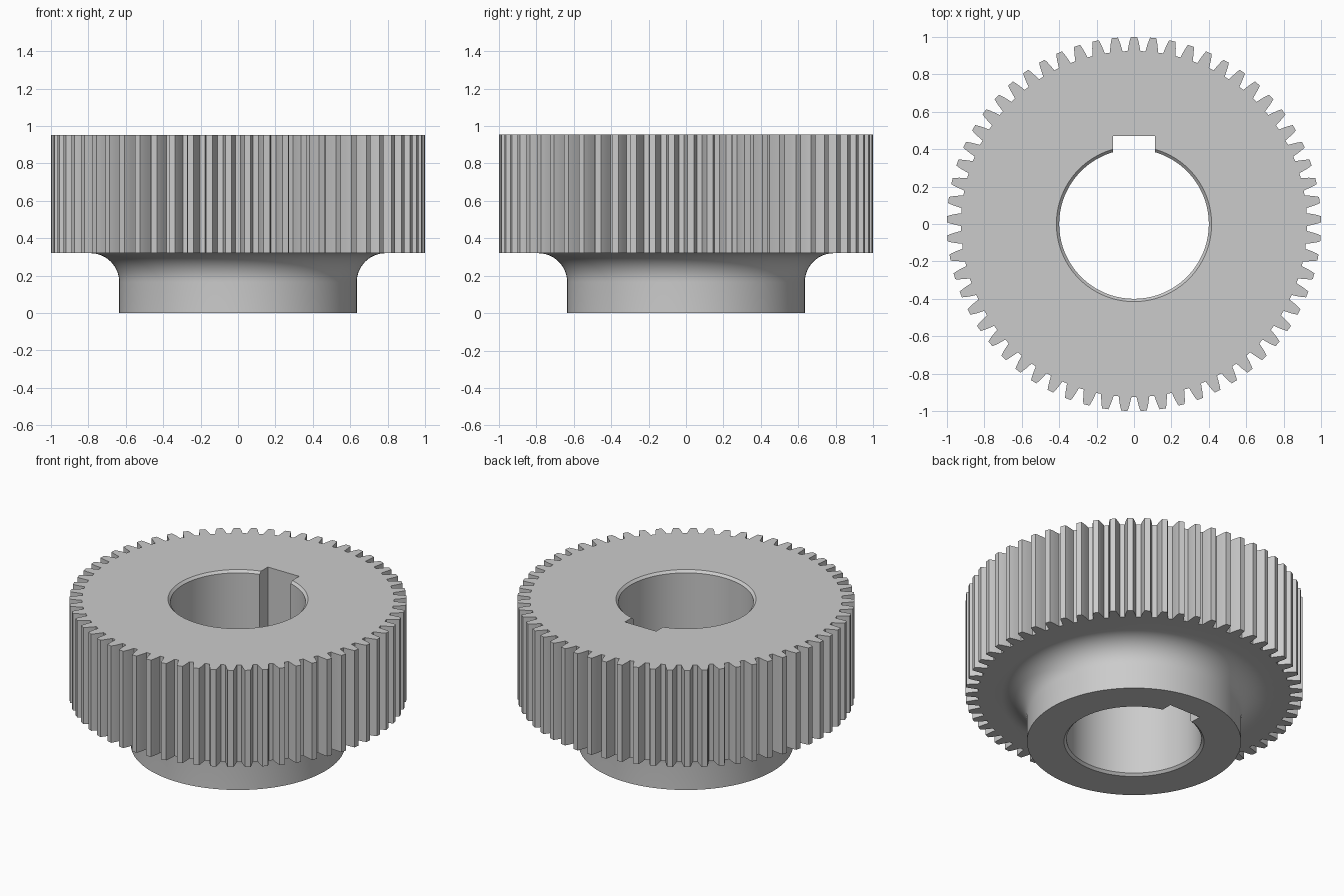
import bpy, bmesh
from math import sin, cos, pi, radians

if "Cube" in bpy.data.objects:
    bpy.data.objects.remove(bpy.data.objects["Cube"])

TEETH = 61
Z0, Z1 = 0.32, 0.953      # toothed rim
HUB_R, FILLET = 0.635, 0.155
BORE = 0.40


def make_object(name, bm):
    bmesh.ops.recalc_face_normals(bm, faces=bm.faces[:])
    mesh = bpy.data.meshes.new(name)
    bm.to_mesh(mesh)
    bm.free()
    obj = bpy.data.objects.new(name, mesh)
    bpy.context.collection.objects.link(obj)
    return obj


def prism(name, outline, z0, z1):
    bm = bmesh.new()
    face = bm.faces.new([bm.verts.new((x, y, z0)) for x, y in outline])
    top = bmesh.ops.extrude_face_region(bm, geom=[face], use_keep_orig=True)
    for v in top["geom"]:
        if isinstance(v, bmesh.types.BMVert):
            v.co.z = z1
    return make_object(name, bm)


def lathe(name, profile, n=128):
    # closed solid of revolution: rings joined by quads, capped at both ends
    bm = bmesh.new()
    rings = [[bm.verts.new((r * cos(2 * pi * i / n), r * sin(2 * pi * i / n), z))
              for i in range(n)] for r, z in profile]
    for a, b in zip(rings, rings[1:]):
        for i in range(n):
            j = (i + 1) % n
            bm.faces.new((a[i], a[j], b[j], b[i]))
    bm.faces.new(rings[0][::-1])
    bm.faces.new(rings[-1])
    return make_object(name, bm)


def boolean(target, tool, operation):
    mod = target.modifiers.new(operation, "BOOLEAN")
    mod.operation, mod.solver, mod.object = operation, "EXACT", tool
    bpy.context.view_layer.objects.active = target
    bpy.ops.object.modifier_apply(modifier=mod.name)
    bpy.data.objects.remove(tool, do_unlink=True)


# toothed rim: (radius, half width) flank of one tooth, mirrored and repeated
flank = [(0.925, 0.034), (0.945, 0.0305), (0.965, 0.0265), (0.985, 0.0215), (1.0, 0.0165)]
tooth = [(r, -w) for r, w in flank] + [(r, w) for r, w in reversed(flank)]
outline = []
for k in range(TEETH):
    mid = pi / 2 + 2 * pi * k / TEETH
    for r, w in tooth:
        a = mid + w / r
        outline.append((r * cos(a), r * sin(a)))
gear = prism("gear", outline, Z0, Z1)

# hub with a concave fillet flaring into the rim
profile = [(HUB_R, 0)]
for i in range(15):
    a = pi / 2 * i / 14
    profile.append((HUB_R + FILLET * (1 - cos(a)), Z0 - FILLET * (1 - sin(a))))
profile.append((HUB_R + FILLET, Z0 + 0.2))
boolean(gear, lathe("hub", profile), "UNION")

# bore with chamfered mouths
c = 0.015
bore = lathe("bore_cutter", [(BORE + 2 * c, -c), (BORE, c), (BORE, Z1 - c), (BORE + 2 * c, Z1 + c)])
boolean(gear, bore, "DIFFERENCE")

# keyway slot
key = prism("keyway_cutter", [(-0.113, 0), (0.113, 0), (0.113, 0.47), (-0.113, 0.47)], -0.1, 1.1)
boolean(gear, key, "DIFFERENCE")

bpy.ops.object.select_all(action="DESELECT")
gear.select_set(True)
bpy.context.view_layer.objects.active = gear
bpy.ops.object.shade_smooth_by_angle(angle=radians(20))
